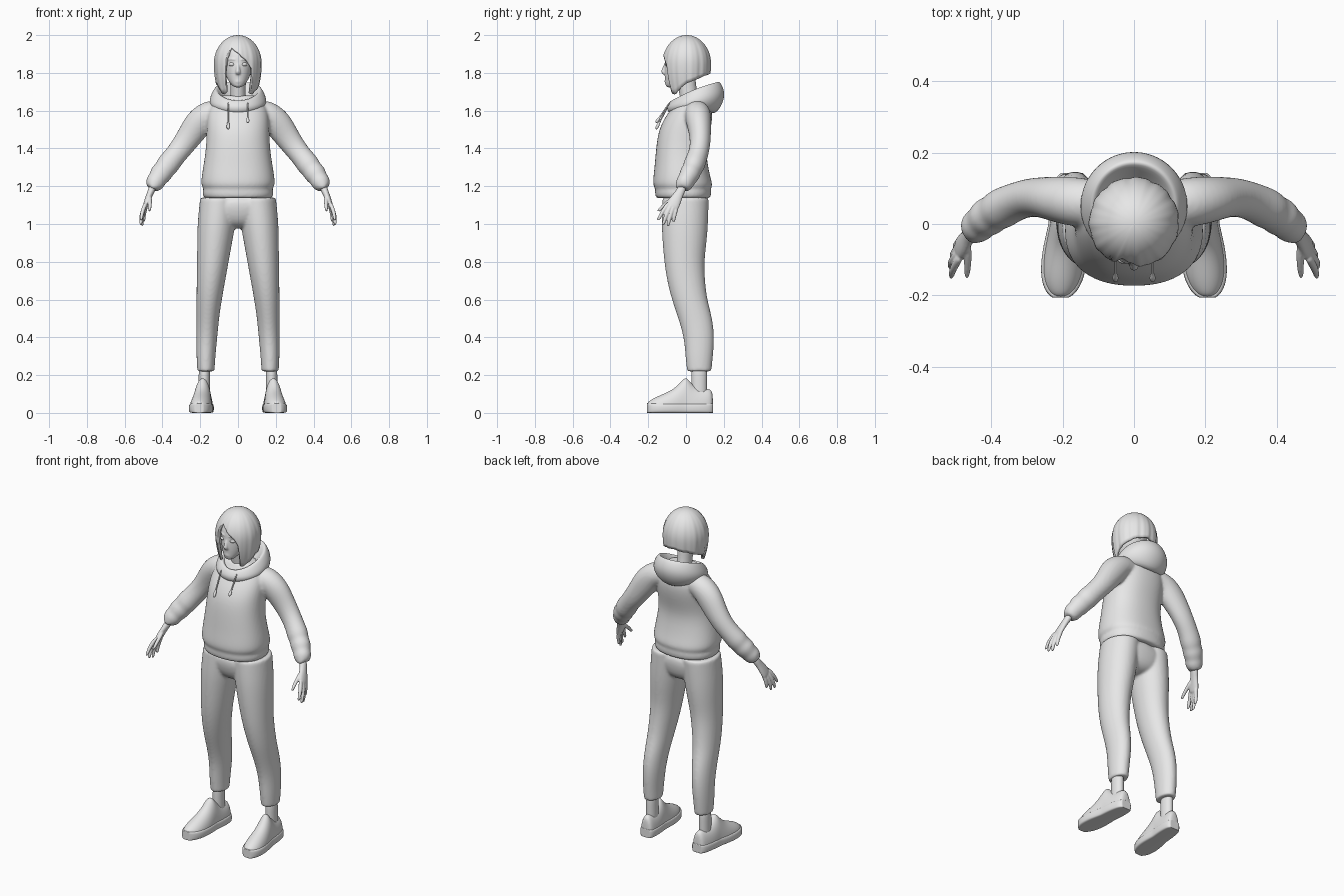
import bpy, bmesh, math
from mathutils import Vector

cube = bpy.data.objects.get("Cube")
if cube:
    bpy.data.objects.remove(cube, do_unlink=True)

grey = bpy.data.materials.new("plain_grey")
grey.use_nodes = True
grey.diffuse_color = (0.8, 0.8, 0.8, 1)
grey.node_tree.nodes["Principled BSDF"].inputs["Base Color"].default_value = (0.8, 0.8, 0.8, 1)


def finish(name, bm, sub=0):
    """Turn a bmesh into a smooth shaded object."""
    bmesh.ops.recalc_face_normals(bm, faces=bm.faces)
    mesh = bpy.data.meshes.new(name)
    bm.to_mesh(mesh)
    bm.free()
    mesh.materials.append(grey)
    mesh.polygons.foreach_set("use_smooth", [True] * len(mesh.polygons))
    ob = bpy.data.objects.new(name, mesh)
    bpy.context.collection.objects.link(ob)
    if sub:
        mod = ob.modifiers.new("Subdivision", "SUBSURF")
        mod.levels = mod.render_levels = sub
    return ob


def skin(bm, loops, closed=False, caps=True):
    """Bridge a list of point loops with quads."""
    rows = [[bm.verts.new(p) for p in loop] for loop in loops]
    n = len(rows[0])
    pairs = list(zip(rows, rows[1:])) + ([(rows[-1], rows[0])] if closed else [])
    for a, b in pairs:
        for i in range(n):
            j = (i + 1) % n
            bm.faces.new((a[i], a[j], b[j], b[i]))
    if caps and not closed:
        bm.faces.new(rows[0])
        bm.faces.new(rows[-1])


def loft(name, sections, axis=None, n=16, e=2.0, crisp=False, floor=None, sub=2):
    """Loft rounded sections (x, y, z, radius_u, radius_v) along an axis or their own path."""
    if crisp:
        sections = [sections[0], *sections, sections[-1]]
    grow = 3 / (2 + math.cos(math.tau / n)) if sub else 1
    centres = [Vector(s[:3]) for s in sections]
    loops = []
    for i, s in enumerate(sections):
        if axis == "Z":
            u, v = Vector((1, 0, 0)), Vector((0, 1, 0))
        elif axis == "Y":
            u, v = Vector((1, 0, 0)), Vector((0, 0, 1))
        else:
            t = (centres[min(i + 1, len(centres) - 1)] - centres[max(i - 1, 0)]).normalized()
            v = Vector((0, 1, 0))
            v = (v - t * v.dot(t)).normalized()
            u = v.cross(t)
        loop = []
        for k in range(n):
            a = math.tau * k / n
            c, d = math.cos(a), math.sin(a)
            cu = math.copysign(abs(c) ** (2 / e), c) * s[3] * grow
            dv = math.copysign(abs(d) ** (2 / e), d) * s[4] * grow
            p = centres[i] + u * cu + v * dv
            if floor is not None:
                p.z = max(p.z, floor)
            loop.append(p)
        loops.append(loop)
    bm = bmesh.new()
    skin(bm, loops)
    return finish(name, bm, sub)


def fuse(name, parts, voxel, smooth):
    """Merge overlapping parts into one continuous skin."""
    dg = bpy.context.evaluated_depsgraph_get()
    dg.update()
    bm = bmesh.new()
    for ob in parts:
        ev = ob.evaluated_get(dg)
        bm.from_mesh(ev.to_mesh())
        ev.to_mesh_clear()
    for ob in parts:
        bpy.data.objects.remove(ob, do_unlink=True)
    ob = finish(name, bm)
    mod = ob.modifiers.new("Remesh", "REMESH")
    mod.mode, mod.voxel_size, mod.use_smooth_shade = "VOXEL", voxel, True
    mod = ob.modifiers.new("Smooth", "SMOOTH")
    mod.factor, mod.iterations = 0.5, smooth
    return ob


def flip(sections, s):
    return [(p[0] * s, *p[1:]) for p in sections]


SIDES = (("left", 1), ("right", -1))

# Hoodie: torso with hem band, plus sleeves bunched at the cuffs
torso = [(0, -.015, 1.137, .176, .14), (0, -.015, 1.15, .186, .147), (0, -.015, 1.175, .187, .149),
         (0, -.016, 1.187, .181, .146), (0, -.017, 1.205, .195, .158), (0, -.022, 1.25, .192, .15),
         (0, -.025, 1.31, .182, .14), (0, -.027, 1.4, .168, .131), (0, -.007, 1.5, .165, .138),
         (0, .02, 1.58, .165, .122), (0, .035, 1.64, .142, .09), (0, .03, 1.68, .09, .06)]
sleeve = [(.08, .055, 1.595, .06, .06), (.15, .06, 1.59, .07, .07), (.205, .068, 1.54, .078, .066),
          (.25, .075, 1.475, .068, .057), (.295, .075, 1.41, .06, .053), (.34, .06, 1.355, .056, .053),
          (.375, .042, 1.31, .062, .058), (.39, .032, 1.288, .053, .05), (.41, .02, 1.265, .06, .056),
          (.427, .005, 1.237, .047, .045), (.438, -.005, 1.222, .053, .05), (.456, -.022, 1.187, .036, .036)]
parts = [loft("torso", torso, "Z", n=24, e=2.3, crisp=True)]
parts += [loft("sleeve", flip(sleeve, s), crisp=True) for _, s in SIDES]
fuse("hoodie", parts, .008, 4)

# Hood: a collar low at the throat that rises to a hollow pouch behind the neck
back = [(.05, 1.65), (.09, 1.68), (.135, 1.755), (.15, 1.757), (.18, 1.70), (.165, 1.63), (.11, 1.56)]
side = [(.06, 1.64), (.08, 1.665), (.11, 1.71), (.125, 1.705), (.15, 1.66), (.15, 1.63), (.13, 1.60)]
front = [(.07, 1.60), (.08, 1.625), (.095, 1.655), (.11, 1.655), (.128, 1.63), (.132, 1.61), (.12, 1.58)]
loops = []
for k in range(32):
    a = math.tau * k / 32
    c = math.cos(a)
    w = (c * (c + 1) / 2, 1 - c * c, c * (c - 1) / 2)
    loop = []
    for trio in zip(back, side, front):
        r = sum(x * p[0] for x, p in zip(w, trio))
        z = sum(x * p[1] for x, p in zip(w, trio))
        loop.append((r * math.sin(a), .03 + r * c, z))
    loops.append(loop)
bm = bmesh.new()
skin(bm, loops, closed=True)
finish("hood", bm, 2)

# Drawstrings with weighted tips
for (label, s), end in zip(SIDES, (1.535, 1.5)):
    x, drop = .052 * s, 1.645 - end
    path = [(x, -.085 - .075 * min(t, 1.0), 1.645 - drop * t, r, r)
            for t, r in ((0, .004), (.3, .004), (.55, .004), (.75, .004), (.8, .008), (1, .009))]
    loft(label + "_drawstring", path, n=8)

# Trousers: hips and two tapering legs
leg = [(.17, .07, .22, .045, .064), (.17, .07, .3, .05, .073), (.165, .07, .4, .055, .08),
       (.16, .05, .5, .059, .09), (.153, .018, .6, .067, .093), (.143, 0, .7, .075, .1),
       (.133, -.01, .8, .083, .105), (.122, -.007, .92, .094, .118), (.112, -.006, 1.02, .101, .123),
       (.1, -.002, 1.14, .1, .122)]
hips = [(0, 0, .975, .06, .05), (0, 0, 1.0, .14, .095), (0, -.003, 1.06, .203, .12), (0, -.005, 1.17, .183, .125)]
parts = [loft("hips", hips, "Z", e=2.3)]
parts += [loft("leg", flip(leg, s), "Z", crisp=True) for _, s in SIDES]
fuse("trousers", parts, .008, 4)

# Ankles and shoes, toes turned slightly out
shoe = [(.143, .025, .10), (.13, .04, .13), (.08, .047, .125), (.035, .048, .145), (.004, .047, .19),
        (-.015, .049, .178), (-.05, .054, .138), (-.09, .058, .112), (-.15, .056, .088), (-.192, .038, .066), (-.206, .018, .052)]
for label, s in SIDES:
    ankle = [(.178, .07, z, .03, .041) for z in (.06, .12, .18, .26)]
    loft(label + "_ankle", flip(ankle, s), "Z")
    upper = [(.187 - .09 * y, y, .03, w, h - .03) for y, w, h in shoe]
    loft(label + "_shoe_upper", flip(upper, s), "Y", floor=.02)
    sole = [(.187 - .09 * y, y, .025, w + .005, .026) for y, w, h in shoe]
    loft(label + "_shoe_sole", flip(sole, s), "Y", e=5, floor=0, crisp=True)

# Hands: palm, four curled fingers and a thumb
palm = [(.447, -.012, 1.205, .022, .024), (.464, -.034, 1.165, .017, .022), (.478, -.055, 1.13, .016, .032),
        (.49, -.07, 1.095, .014, .034), (.494, -.075, 1.08, .01, .03)]
digits = [[(.488, -.092, 1.11), (.508, -.125, 1.065), (.513, -.148, 1.02)],
          [(.492, -.08, 1.10), (.514, -.106, 1.045), (.514, -.122, .995)],
          [(.49, -.064, 1.10), (.509, -.085, 1.04), (.507, -.096, .99)],
          [(.485, -.048, 1.10), (.5, -.06, 1.05), (.498, -.067, 1.012)],
          [(.468, -.05, 1.15), (.465, -.105, 1.11), (.469, -.148, 1.068)]]
for label, s in SIDES:
    parts = [loft("palm", flip(palm, s))]
    for d in digits:
        path = [(*p, r, r) for p, r in zip(d, (.012, .0105, .008))]
        parts.append(loft("finger", flip(path, s), n=8, crisp=True))
    fuse(label + "_hand", parts, .004, 2)

# Head: skull with jaw, neck, nose, lips and brows
skull = [(0, -.083, 1.722, .018, .02), (0, -.07, 1.738, .036, .04), (0, -.048, 1.765, .056, .063),
         (0, -.03, 1.8, .069, .084), (0, -.02, 1.85, .078, .093), (0, -.008, 1.91, .08, .1), (0, 0, 1.965, .05, .06)]
neck = [(0, .03, 1.6, .05, .055), (0, .018, 1.66, .041, .047), (0, .005, 1.73, .04, .048), (0, 0, 1.8, .045, .05)]
nose = [(0, -.104, 1.855, .007, .01), (0, -.114, 1.825, .009, .012), (0, -.121, 1.803, .014, .014), (0, -.108, 1.788, .012, .01)]
parts = [loft("skull", skull, "Z"), loft("neck", neck, "Z"), loft("nose", nose, "Z", n=8)]
for z, r in ((1.762, .006), (1.753, .007)):
    lip = [(x, y, z, r * k, r * k) for x, y, k in
           ((-.026, -.092, .4), (-.013, -.104, 1), (0, -.109, 1), (.013, -.104, 1), (.026, -.092, .4))]
    parts.append(loft("lip", lip, n=8))
for _, s in SIDES:
    brow = [(.012, -.109, 1.868, .005, .006), (.032, -.104, 1.875, .005, .006), (.054, -.086, 1.868, .003, .004)]
    parts.append(loft("brow", flip(brow, s), n=8))
fuse("head", parts, .005, 2)

# Eyes
for label, s in SIDES:
    bm = bmesh.new()
    bmesh.ops.create_uvsphere(bm, u_segments=16, v_segments=10, radius=.016)
    bmesh.ops.scale(bm, vec=(1.1, 1, .7), verts=bm.verts)
    bmesh.ops.translate(bm, vec=(.031 * s, -.095, 1.845), verts=bm.verts)
    finish(label + "_eye", bm)

# Bob haircut: a shell whose hem follows the angle round the head, with a swept fringe
hem = [(-180, 1.905), (-160, 1.935), (-149, 1.87), (-143, 1.70), (-130, 1.685), (-90, 1.745), (-40, 1.785),
       (0, 1.80), (40, 1.785), (90, 1.745), (130, 1.685), (139, 1.69), (145, 1.82), (155, 1.86), (180, 1.905)]


def hem_height(deg):
    for (a, za), (b, zb) in zip(hem, hem[1:]):
        if deg <= b:
            return za + (zb - za) * (deg - a) / (b - a)


loops = []
for row in range(19):
    t = row / 18
    loop = []
    for k in range(96):
        deg = -180 + 360 * k / 96
        a = math.radians(deg)
        z = 2 - (2 - hem_height(deg)) * (1 - math.cos(t * math.pi / 2))
        dz = z - 1.85
        r = math.sqrt(max(0, 1 - (dz / .15) ** 2)) if dz > 0 else 1 - 8 * dz * dz
        r *= 1 + .016 * t * math.sin(11 * a) + .01 * t * math.sin(23 * a + 1)
        loop.append((.126 * r * math.sin(a), .004 + .127 * r * math.cos(a), z))
    loops.append(loop)
bm = bmesh.new()
skin(bm, loops, caps=False)
bmesh.ops.remove_doubles(bm, verts=bm.verts, dist=.0005)
hair = finish("hair", bm)
mod = hair.modifiers.new("Thickness", "SOLIDIFY")
mod.thickness, mod.offset = .014, -1
